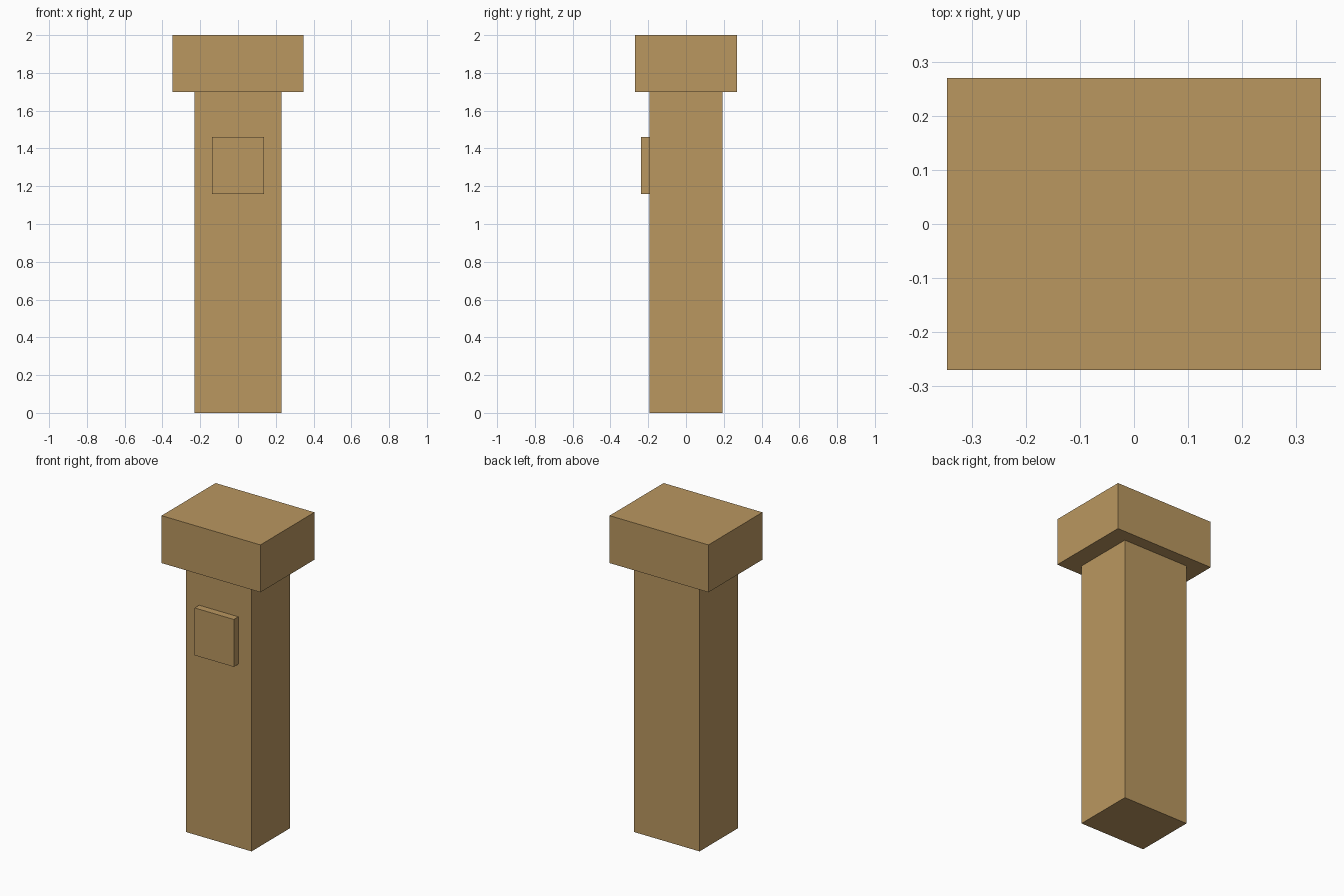
import bpy

if "Cube" in bpy.data.objects:
    bpy.data.objects.remove(bpy.data.objects["Cube"])

tan = bpy.data.materials.new("sandy_tan")
tan.diffuse_color = (0.491, 0.309, 0.117, 1.0)
tan.use_nodes = True
tan.node_tree.nodes["Principled BSDF"].inputs["Base Color"].default_value = tan.diffuse_color


def box(name, lo, hi):
    """Axis-aligned box between two corners."""
    bpy.ops.mesh.primitive_cube_add(size=1)
    ob = bpy.context.object
    ob.name = name
    ob.location = [(a + b) / 2 for a, b in zip(lo, hi)]
    ob.scale = [b - a for a, b in zip(lo, hi)]
    bpy.ops.object.transform_apply(location=True, rotation=False, scale=True)
    ob.data.materials.append(tan)
    return ob


# Tall pillar body
box("shaft", (-0.23, -0.193, 0), (0.23, 0.193, 1.7))
# Wider block on top
box("cap", (-0.346, -0.27, 1.7), (0.346, 0.27, 2.0))
# Raised square panel on the front
box("front_panel", (-0.137, -0.238, 1.16), (0.137, -0.193, 1.46))
